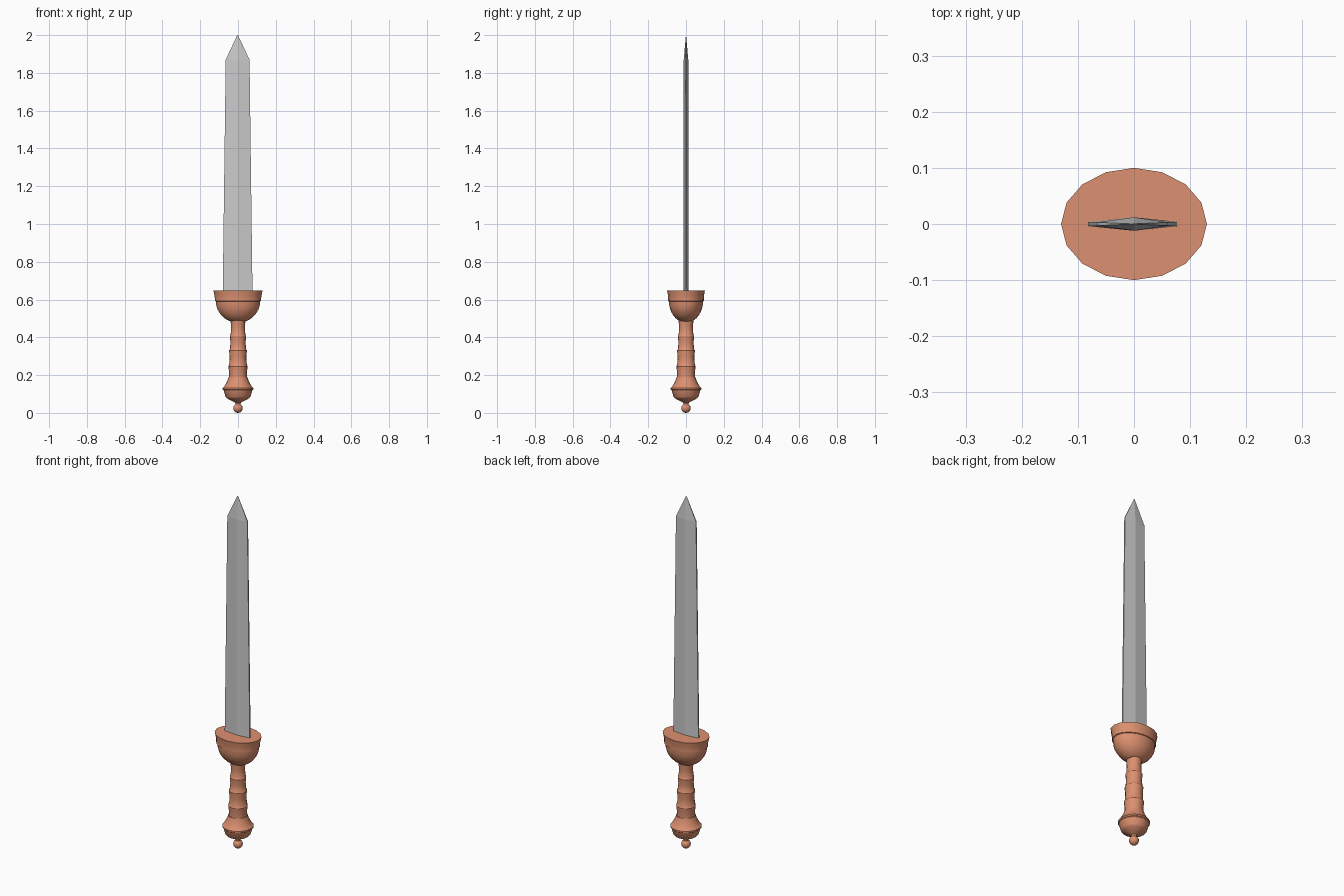
import bpy, bmesh, math

if "Cube" in bpy.data.objects:
    bpy.data.objects.remove(bpy.data.objects["Cube"])

copper = bpy.data.materials.new("copper")
copper.diffuse_color = (0.72, 0.28, 0.16, 1)
copper.use_nodes = True
copper.node_tree.nodes["Principled BSDF"].inputs["Base Color"].default_value = copper.diffuse_color


def finish(name, bm, mat=None, smooth=True):
    bmesh.ops.recalc_face_normals(bm, faces=bm.faces)
    me = bpy.data.meshes.new(name)
    bm.to_mesh(me)
    bm.free()
    ob = bpy.data.objects.new(name, me)
    bpy.context.collection.objects.link(ob)
    if mat:
        me.materials.append(mat)
    if smooth:
        bpy.context.view_layer.objects.active = ob
        ob.select_set(True)
        bpy.ops.object.shade_smooth_by_angle(angle=math.radians(35))
        ob.select_set(False)
    return ob


def loft(rings):
    """Skin a list of equal-length vertex rings and cap both ends."""
    bm = bmesh.new()
    vs = [[bm.verts.new(p) for p in ring] for ring in rings]
    n = len(vs[0])
    for a, b in zip(vs, vs[1:]):
        for i in range(n):
            j = (i + 1) % n
            bm.faces.new((a[i], a[j], b[j], b[i]))
    bm.faces.new(vs[0])
    bm.faces.new(vs[-1])
    return bm


def turned(name, profile, sides=16):
    """Stack of ellipses from (x radius, y radius, z) rows."""
    angles = [2 * math.pi * i / sides for i in range(sides)]
    rings = [[(rx * math.cos(a), ry * math.sin(a), z) for a in angles]
             for rx, ry, z in profile]
    return finish(name, loft(rings), copper)


# guard: half-round bowl with a flared rim
bowl = []
for k in range(8):
    t = math.radians(18 + 72 * k / 7)
    bowl.append((0.117 * math.sin(t), 0.09 * math.sin(t), 0.59 - 0.112 * math.cos(t)))
turned("guard", bowl + [(0.122, 0.094, 0.592), (0.122, 0.094, 0.6),
                        (0.124, 0.095, 0.62), (0.13, 0.1, 0.647)])

# grip: four swelling segments separated by grooves
grip = [(0.05, 0.16)]
cuts = [(0.17, 0.048), (0.25, 0.047), (0.335, 0.043), (0.41, 0.039), (0.50, 0.036)]
for (z0, r0), (z1, r1) in zip(cuts, cuts[1:]):
    for f, bulge in ((0.04, 0.0), (0.5, -0.001), (0.85, 0.003), (0.96, 0.004)):
        grip.append((r0 + (r1 - r0) * f + bulge, z0 + (z1 - z0) * f))
turned("grip", [(r, r, z) for r, z in grip])

# pommel: flared collar, belt and tapering base
pommel = [(0.012, 0.04), (0.016, 0.055), (0.03, 0.062), (0.06, 0.078), (0.066, 0.085),
          (0.076, 0.12), (0.081, 0.124), (0.081, 0.132), (0.075, 0.137),
          (0.066, 0.152), (0.056, 0.17), (0.05, 0.19)]
turned("pommel", [(r, r, z) for r, z in pommel])

# end knob
bm = bmesh.new()
bmesh.ops.create_uvsphere(bm, u_segments=16, v_segments=10, radius=0.025)
bmesh.ops.translate(bm, verts=bm.verts, vec=(0, 0, 0.025))
finish("end_knob", bm, copper)


# blade: flattened diamond section with narrow blunt edges and a point
def section(w, t, e, z):
    c = -0.002
    return [(c - w, -e, z), (0, -t, z), (c + w, -e, z),
            (c + w, e, z), (0, t, z), (c - w, e, z)]


blade = loft([section(0.079, 0.012, 0.004, 0.62),
              section(0.063, 0.012, 0.003, 1.87),
              section(0.002, 0.0005, 0.0002, 2.0)])
finish("blade", blade, smooth=False)
